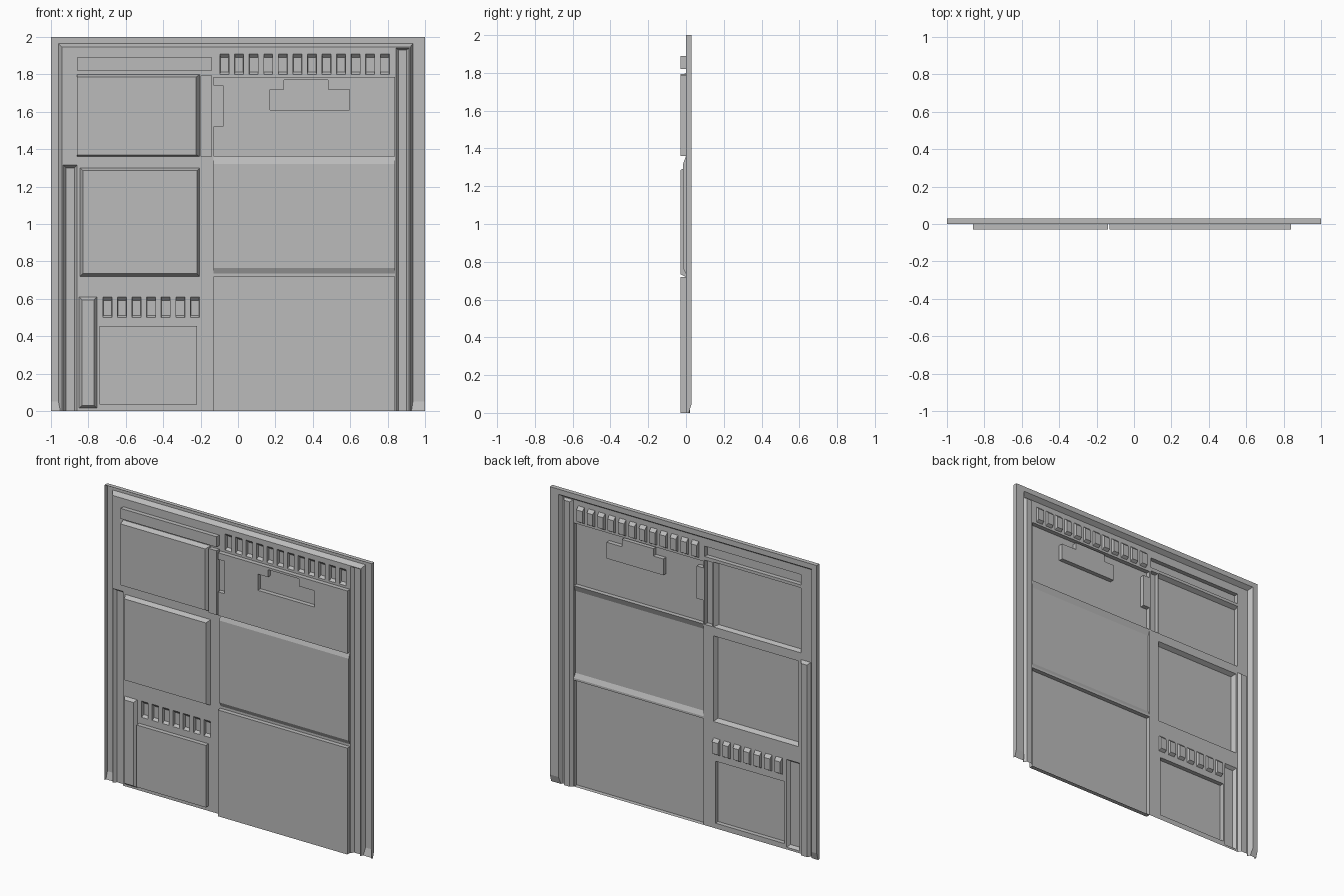
import bpy

if "Cube" in bpy.data.objects:
    bpy.data.objects.remove(bpy.data.objects["Cube"])

grey = bpy.data.materials.new("panel grey")
grey.diffuse_color = (0.5, 0.5, 0.5, 1)
grey.use_nodes = True
grey.node_tree.nodes["Principled BSDF"].inputs["Base Color"].default_value = grey.diffuse_color


def make(name, verts, faces):
    me = bpy.data.meshes.new(name)
    me.from_pydata(verts, [], faces)
    me.materials.append(grey)
    ob = bpy.data.objects.new(name, me)
    bpy.context.collection.objects.link(ob)
    return ob


def rect(x0, z0, x1, z1):
    return [(x0, z0), (x1, z0), (x1, z1), (x0, z1)]


def inside(x, z, poly):
    hit = False
    for a, b in zip(poly, poly[1:] + poly[:1]):
        if (a[1] > z) != (b[1] > z):
            if x < a[0] + (z - a[1]) * (b[0] - a[0]) / (b[1] - a[1]):
                hit = not hit
    return hit


def sheet(verts, faces, outer, y, holes):
    """Flat face at depth y, cut into cells that leave the holes open."""
    pts = outer + [p for h in holes for p in h]
    xs = sorted({p[0] for p in pts})
    zs = sorted({p[1] for p in pts})
    for x0, x1 in zip(xs, xs[1:]):
        for z0, z1 in zip(zs, zs[1:]):
            cx, cz = (x0 + x1) / 2, (z0 + z1) / 2
            if inside(cx, cz, outer) and not any(inside(cx, cz, h) for h in holes):
                n = len(verts)
                verts += [(x, y, z) for x, z in rect(x0, z0, x1, z1)]
                faces.append((n, n + 1, n + 2, n + 3))


def relief(name, outer, inner, y0, y1, holes=(), open_bottom=True):
    """Walls from an outer outline at y0 to an inner one at y1, plus the cap."""
    verts, faces = [], []
    k = len(outer)
    verts += [(p[0], p[2] if len(p) > 2 else y0, p[1]) for p in outer]
    verts += [(p[0], y1, p[1]) for p in inner]
    for i in range(k):
        j = (i + 1) % k
        on_floor = outer[i][1] == 0 and outer[j][1] == 0
        if not (on_floor and open_bottom):
            faces.append((i, j, k + j, k + i))
    if holes:
        sheet(verts, faces, inner, y1, holes)
    else:
        faces.append(tuple(range(k, 2 * k)))
    return make(name, verts, faces)


FRONT, BASE, BACK = -0.03, 0.0, 0.03
body_holes = []


def feature(name, r, y1, l=0, rt=0, b=0, t=0, **kw):
    """Rectangular raised or sunk part with a bevel width on each side."""
    outer = rect(*r)
    inner = rect(r[0] + l, r[1] + b, r[2] - rt, r[3] - t)
    body_holes.append(outer)
    return relief(name, outer, inner, BASE, y1, **kw)


# Left column of raised plates
feature("upper_left_plate", (-0.86, 1.36, -0.205, 1.80), FRONT, rt=0.02, b=0.01, t=0.015)
feature("header_strip", (-0.86, 1.82, -0.14, 1.89), FRONT)
feature("narrow_divider", (-0.20, 1.36, -0.14, 1.795), FRONT)
feature("middle_left_plate", (-0.845, 0.72, -0.205, 1.30), FRONT, l=0.015, rt=0.015, b=0.015, t=0.015)
feature("lower_left_plate", (-0.74, 0.035, -0.22, 0.455), FRONT)
feature("lower_left_post", (-0.85, 0.015, -0.755, 0.61), -0.02, l=0.015, rt=0.015, b=0.015, t=0.015)

# Right column of raised plates
feature("lower_right_plate", (-0.13, 0, 0.84, 0.72), FRONT, open_bottom=False)
feature("middle_right_plate", (-0.13, 0.735, 0.84, 1.36), -0.015, b=0.03, t=0.04)
notched = [(-0.13, 1.36), (0.84, 1.36), (0.84, 1.785), (-0.13, 1.785), (-0.13, 1.74),
           (-0.08, 1.74), (-0.08, 1.52), (-0.13, 1.52)]
window = [(0.17, 1.61), (0.595, 1.61), (0.595, 1.72), (0.48, 1.72),
          (0.48, 1.77), (0.245, 1.77), (0.245, 1.72), (0.17, 1.72)]
body_holes.append(notched)
relief("upper_right_plate", notched, notched, BASE, FRONT, holes=[window])
relief("stepped_recess", window, window, FRONT, BASE)

# Rows of vent slots
for row, x, count, z0, z1 in (("upper", -0.072, 12, 1.80, 1.91), ("lower", -0.698, 7, 0.50, 0.61)):
    for i in range(count):
        c = x + 0.0779 * i
        feature(f"{row}_vent_slot_{i + 1}", (c - 0.024, z0, c + 0.024, z1), 0.02,
                l=0.002, rt=0.002, b=0.012, t=0.02)

# Sunken channels along both sides
feature("left_channel", (-0.935, 0, -0.86, 1.315), 0.02, l=0.015, rt=0.015, t=0.015)
feature("right_channel", (0.845, 0, 0.915, 1.94), 0.018, l=0.014, rt=0.014, t=0.01)

# Main body sheet with bevelled outline
outline = [(-0.95, 0, 0.015), (0.9275, 0, 0.015), (0.935, 0.05, BACK),
           (0.935, 1.965, BACK), (-0.96, 1.965, BACK), (-0.96, 0.05, BACK)]
top_outline = [(-0.94, 0), (0.92, 0), (0.92, 0.05), (0.92, 1.945), (-0.94, 1.945), (-0.94, 0.05)]
relief("body_sheet", outline, top_outline, BACK, BASE, holes=body_holes)

# Rear border with a curled foot at each lower corner
verts, faces = [], []
sheet(verts, faces, rect(-1, 0.05, 1, 2), BACK, [rect(-0.96, 0.05, 0.935, 1.965)])
for a, b, c, d in ((-1, -0.95, -0.96, -1), (0.9275, 1, 1, 0.935)):
    n = len(verts)
    verts += [(a, 0.015, 0), (b, 0.015, 0), (c, BACK, 0.05), (d, BACK, 0.05)]
    faces.append((n, n + 1, n + 2, n + 3))
make("rear_border", verts, faces)

# Thin outer rim around the sides and top
path = [(-1, 0.015, 0), (-1, BACK, 0.05), (-1, BACK, 2), (1, BACK, 2), (1, BACK, 0.05), (1, 0.015, 0)]
verts = path + [(x, BASE, z) for x, y, z in path]
make("outer_rim", verts, [(i, i + 1, i + 7, i + 6) for i in range(5)])
